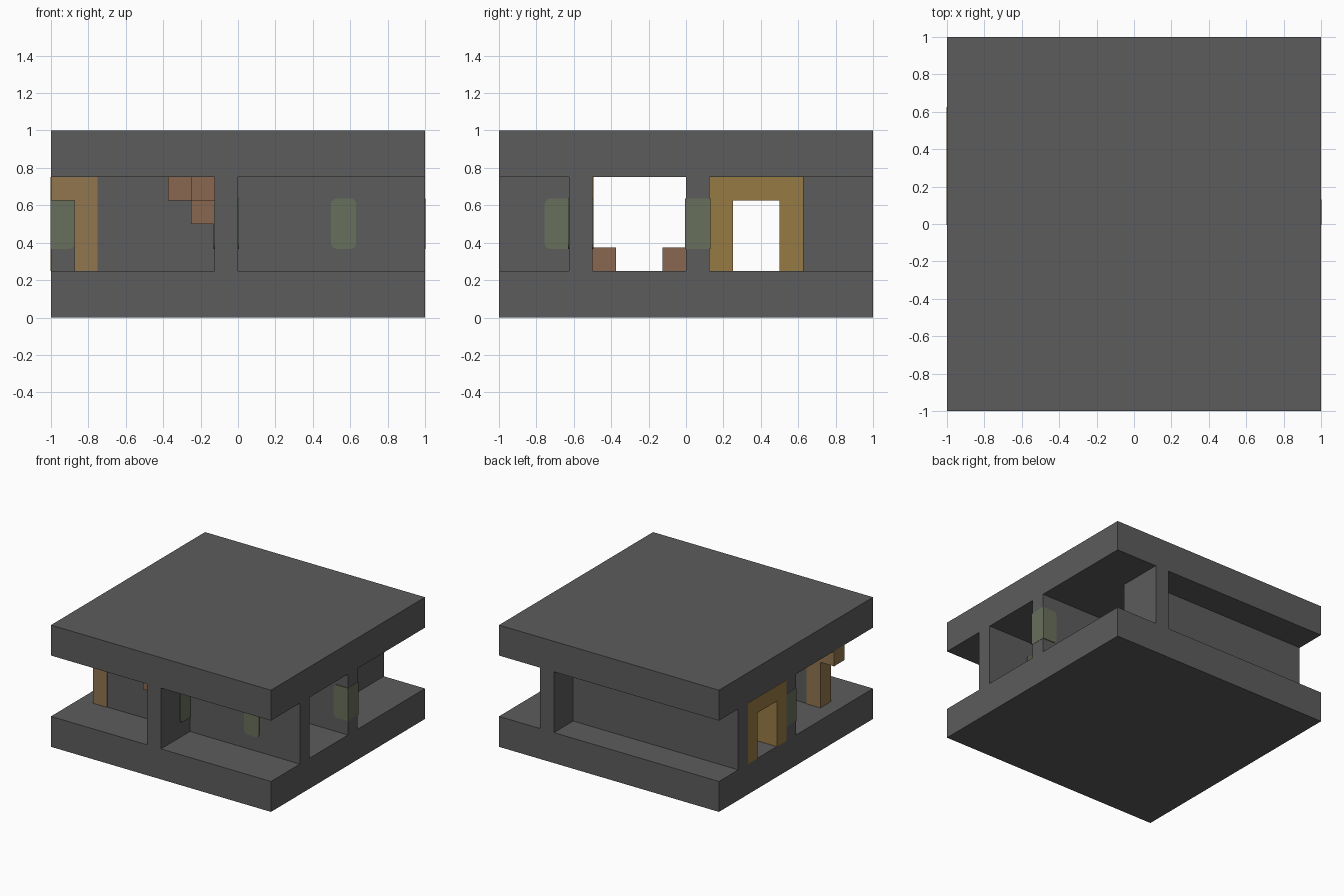
import bpy
import bmesh

cube = bpy.data.objects.get("Cube")
if cube:
    bpy.data.objects.remove(cube, do_unlink=True)

U = 0.125   # grid module
LO, HI = 0.25, 0.75   # storey floor and ceiling
LIP = 0.006  # how far trim stands proud of walls


def material(name, rgb):
    m = bpy.data.materials.new(name)
    m.use_nodes = True
    m.diffuse_color = (*rgb, 1)
    m.node_tree.nodes["Principled BSDF"].inputs["Base Color"].default_value = (*rgb, 1)
    return m


STONE = material("grey stone", (0.107, 0.107, 0.107))
TAN = material("tan wood", (0.285, 0.18, 0.076))
GOLD = material("golden wood", (0.31, 0.195, 0.06))
BROWN = material("brown clay", (0.25, 0.138, 0.08))
GLASS = material("dull green glass", (0.138, 0.16, 0.105))


def finish(name, bm, mat):
    bmesh.ops.recalc_face_normals(bm, faces=bm.faces)
    mesh = bpy.data.meshes.new(name)
    bm.to_mesh(mesh)
    bm.free()
    mesh.materials.append(mat)
    obj = bpy.data.objects.new(name, mesh)
    bpy.context.collection.objects.link(obj)
    return obj


def add_box(bm, x, y, z):
    verts = bmesh.ops.create_cube(bm, size=1)["verts"]
    for v in verts:
        v.co = [a + (b - a) * (c + 0.5) for (a, b), c in zip((x, y, z), v.co)]
    return verts


def boxes(name, mat, *parts):
    bm = bmesh.new()
    for part in parts:
        add_box(bm, *part)
    return finish(name, bm, mat)


def window(name, x, y, axis, ends):
    """Pane through a wall; upright edges on the given sides are rounded."""
    bm = bmesh.new()
    add_box(bm, x, y, (0.367, 0.637))
    # edges running through the wall, at the free ends of the pane
    edges = []
    for e in bm.edges:
        a, b = (v.co for v in e.verts)
        same = abs(a[axis] - b[axis]) < 1e-5 and abs(a.z - b.z) < 1e-5
        if same and any(abs(a[axis] - end) < 1e-5 for end in ends):
            edges.append(e)
    bmesh.ops.bevel(bm, geom=edges, offset=0.032, segments=4, profile=0.5, affect='EDGES')
    return finish(name, bm, GLASS)


# Floor and roof slabs
boxes("floor_slab", STONE, ((-1, 1), (-1, 1), (0, LO)))
boxes("roof_slab", STONE, ((-1, 1), (-1, 1), (HI, 1)))

# Walls of the storey
Z = (LO, HI)
boxes("front_wall", STONE, ((-0.75, 1), (-0.625, -0.5), Z))
boxes("front_partition", STONE, ((-U, 0), (-1, -0.625), Z))
boxes("middle_wall", STONE, ((-1, 1), (0, U), Z))
boxes("back_wall", STONE, ((-1, 0.5), (0.625, 0.75), Z))
boxes("back_partition", STONE, ((0.5, 0.625), (0.625, 1), Z))

# Side door frame: two posts and a lintel
SIDE = (-1.002, -0.75)
boxes("side_door_frame", GOLD,
      (SIDE, (U, 0.25), Z), (SIDE, (0.5, 0.625), Z),
      (SIDE, (0.25, 0.5), (0.625, HI)))

# Front door frame, cut in half by the edge
DEPTH = (-0.625 - LIP, -0.5 + LIP)
boxes("front_door_frame", TAN,
      ((-0.875, -0.75), DEPTH, Z),
      ((-1, -0.875), DEPTH, (0.625, HI)))

# Rounded windows through the walls
window("front_window", (0.497, 0.632), DEPTH, 0, (0.497, 0.632))
window("partition_window", (-U - LIP, LIP), (-0.756, -0.55), 1, (-0.756,))
MID = (-LIP, U + LIP)
window("middle_window_left", (0.872, 1.002), MID, 0, (0.872,))
window("middle_window_right", (-1.002, -0.872), MID, 0, (-0.872,))

# Corner bracket under the roof: one corner block with three arms
boxes("corner_bracket", BROWN,
      ((-0.25, -U), (-0.75, -0.625), (0.625, HI)),
      ((-0.375, -0.25), (-0.75, -0.625), (0.625, HI)),
      ((-0.25, -U), (-0.875, -0.75), (0.625, HI)),
      ((-0.25, -U), (-0.75, -0.625), (0.5, 0.625)))

# Small blocks on the floor of the middle room
for label, x, y in (("front", 0.25, -0.5), ("back", -0.25, -U)):
    boxes(label + "_floor_block", BROWN, ((x, x + U), (y, y + U), (LO, 0.375)))
